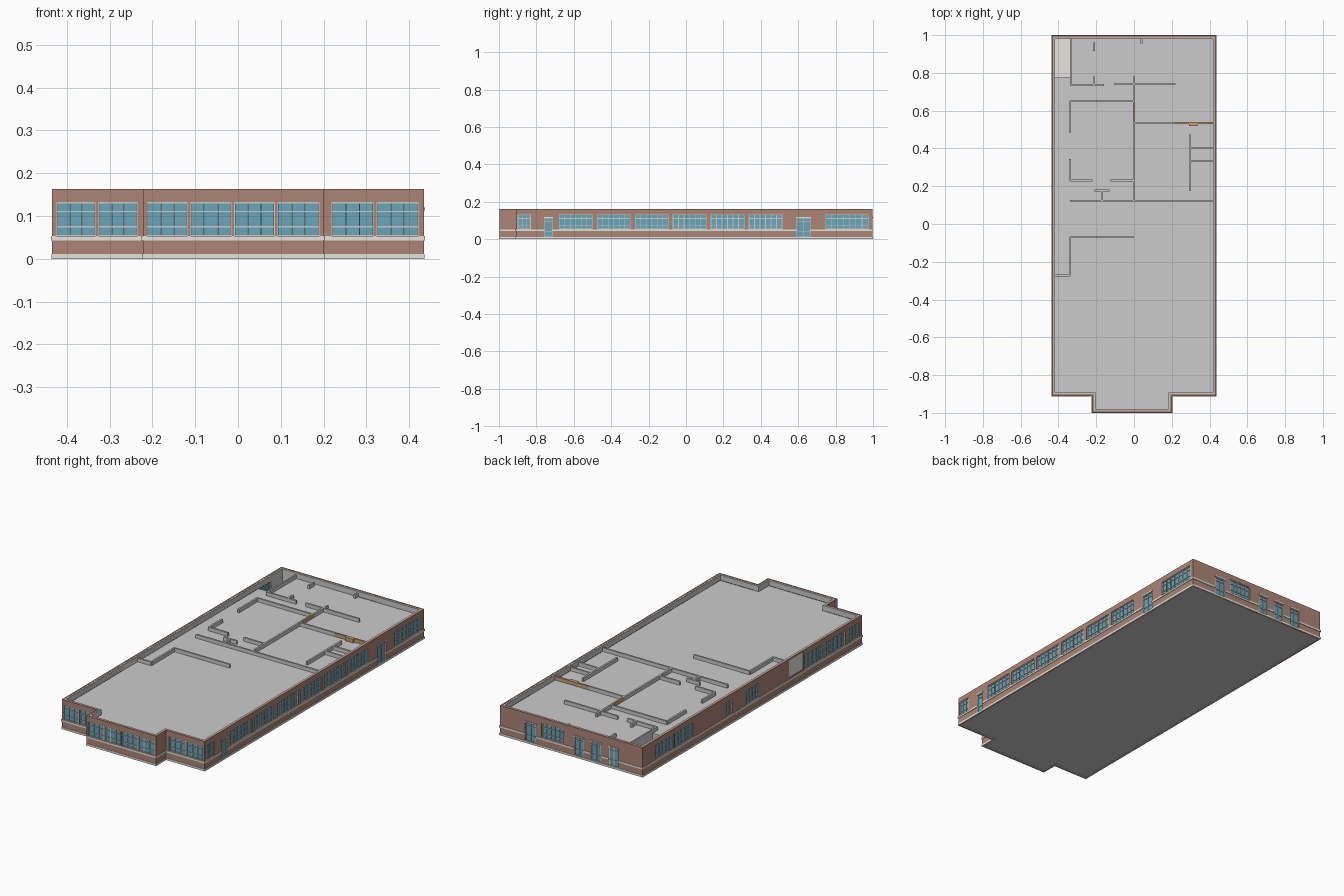
import bpy, bmesh

if "Cube" in bpy.data.objects:
    bpy.data.objects.remove(bpy.data.objects["Cube"])

def material(name, rgb):
    m = bpy.data.materials.new(name)
    m.diffuse_color = (*rgb, 1)
    m.use_nodes = True
    m.node_tree.nodes["Principled BSDF"].inputs["Base Color"].default_value = m.diffuse_color
    return m

BRICK = material("brick", (0.42, 0.235, 0.18))
STONE = material("pale_stone", (0.80, 0.77, 0.72))
GLASS = material("blue_glass", (0.14, 0.38, 0.48))
FRAME = material("frame", (0.52, 0.54, 0.52))
TIMBER = material("timber", (0.55, 0.36, 0.18))

XW, YB, YF, YBAY = 0.434, 0.997, -0.91, -0.997
PLAN = [(-XW, YF), (-0.222, YF), (-0.222, YBAY), (0.2, YBAY),
        (0.2, YF), (XW, YF), (XW, YB), (-XW, YB)]
ROOF_Z, TOP = 0.132, 0.163

def finish(name, bm, mat=None):
    bmesh.ops.recalc_face_normals(bm, faces=bm.faces)
    me = bpy.data.meshes.new(name)
    bm.to_mesh(me)
    bm.free()
    ob = bpy.data.objects.new(name, me)
    bpy.context.collection.objects.link(ob)
    if mat:
        me.materials.append(mat)
    return ob

def boxes(name, items, mat=None):
    """One object from boxes given as (x0, y0, z0, x1, y1, z1)."""
    bm = bmesh.new()
    for b in items:
        lo = [min(b[i], b[i + 3]) for i in range(3)]
        hi = [max(b[i], b[i + 3]) for i in range(3)]
        for v in bmesh.ops.create_cube(bm, size=1)["verts"]:
            v.co = [hi[i] if v.co[i] > 0 else lo[i] for i in range(3)]
    return finish(name, bm, mat)

def inset(d):
    """Shift the right-angled plan inwards by d (outwards if negative)."""
    out, n = [], len(PLAN)
    for i, p in enumerate(PLAN):
        x, y = p
        for a, b in ((PLAN[i - 1], p), (p, PLAN[(i + 1) % n])):
            if a[1] == b[1]:
                y += d if b[0] > a[0] else -d
            else:
                x += -d if b[1] > a[1] else d
        out.append((x, y))
    return out

def slab(name, d, z0, z1, mat=None):
    bm = bmesh.new()
    f = bm.faces.new([bm.verts.new((x, y, z0)) for x, y in inset(d)])
    top = bmesh.ops.extrude_face_region(bm, geom=[f], use_keep_orig=True)["geom"]
    for v in top:
        if isinstance(v, bmesh.types.BMVert):
            v.co.z = z1
    return finish(name, bm, mat)

def ring(name, d0, d1, z0, z1, mat=None):
    bm = bmesh.new()
    loops = [[bm.verts.new((x, y, z)) for x, y in inset(d)]
             for d, z in ((d0, z0), (d0, z1), (d1, z1), (d1, z0))]
    n = len(PLAN)
    for k in range(4):
        a, b = loops[k], loops[(k + 1) % 4]
        for i in range(n):
            j = (i + 1) % n
            bm.faces.new((a[i], a[j], b[j], b[i]))
    return finish(name, bm, mat)

def cut(ob, cutter):
    m = ob.modifiers.new("openings", "BOOLEAN")
    m.operation, m.object, m.solver = "DIFFERENCE", cutter, "EXACT"
    m.use_self = True

# Facades: wall axis, wall plane, outward sign
SIDES = {"front": ("x", YF, -1), "front_bay": ("x", YBAY, -1), "back": ("x", YB, 1),
         "right": ("y", XW, 1), "left": ("y", -XW, -1)}

def wall_box(side, a, b, z0, z1, d0, d1):
    """Box on a facade; d is depth measured outward from the wall plane."""
    axis, plane, s = SIDES[side]
    p, q = plane + s * d0, plane + s * d1
    return (a, p, z0, b, q, z1) if axis == "x" else (p, a, z0, q, b, z1)

# Openings: start, end, number of panes
WZ0, WZ1 = 0.053, 0.133
WINDOWS = {
    "front": [(-0.424, -0.333, 3), (-0.326, -0.235, 3), (0.219, 0.317, 3), (0.324, 0.422, 3)],
    "front_bay": [(-0.213, -0.118, 3), (-0.111, -0.015, 3), (-0.009, 0.086, 3), (0.092, 0.19, 3)],
    "right": [(-0.9, -0.83, 3)] + [(-0.68 + i * 0.203, -0.5 + i * 0.203, 6) for i in range(6)]
             + [(0.745, 0.975, 7)],
    "left": [(0.56, 0.715, 5), (0.725, 0.88, 5), (0.22, 0.265, 2), (-0.015, 0.095, 4),
             (-0.58, -0.415, 5), (-0.765, -0.6, 5), (-0.885, -0.8, 3)],
    "back": [(0.046, 0.18, 5)],
}
DOORS = {
    "right": [(-0.757, -0.714, 1), (0.59, 0.665, 2)],
    "back": [(0.215, 0.28, 2), (-0.075, -0.02, 2), (-0.18, -0.12, 2), (-0.288, -0.23, 2)],
}

holes = []
for side in SIDES:
    glass, frames, lintels = [], [], []
    todo = [(o, WZ0, WZ1, (0.27, 0.73), False) for o in WINDOWS.get(side, [])]
    todo += [(o, 0.011, 0.113, (0.3, 0.82), True) for o in DOORS.get(side, [])]
    for (a, b, n), z0, z1, rails, is_door in todo:
        holes.append(wall_box(side, a, b, z0, z1, -0.019, 0.02))
        glass.append(wall_box(side, a, b, z0, z1, -0.009, -0.006))
        w = 0.0016
        for i in range(n + 1):
            c = a + w + (b - a - 2 * w) * i / n
            frames.append(wall_box(side, c - w, c + w, z0, z1, -0.011, -0.002))
        for f in (0, *rails, 1):
            c = z0 + w + (z1 - z0 - 2 * w) * f
            frames.append(wall_box(side, a, b, c - w, c + w, -0.011, -0.0025))
        if is_door:
            lintels.append(wall_box(side, a - 0.003, b + 0.003, z1, z1 + 0.007, -0.008, 0.003))
    boxes(side + "_glazing", glass, GLASS)
    boxes(side + "_frames", frames, FRAME)
    if lintels:
        boxes(side + "_door_lintels", lintels, STONE)

# Blank loading panel on the left wall
holes.append(wall_box("left", -0.40, -0.275, 0.06, 0.155, -0.019, 0.02))
boxes("loading_panel", [wall_box("left", -0.40, -0.275, 0.06, 0.155, -0.016, -0.003)], STONE)

# Outer shell: brick skin, grey lining and stone courses
cutter = boxes("opening_cutter", holes)
cutter.hide_render = True
cutter.hide_viewport = False
cutter.display_type = "WIRE"
for ob in (ring("brick_walls", 0, 0.009, 0, TOP, BRICK),
           ring("wall_lining", 0.009, 0.017, 0, TOP - 0.001),
           ring("base_course", -0.002, 0.004, 0, 0.011, STONE),
           ring("sill_course", -0.003, 0.004, 0.043, 0.053, STONE)):
    cut(ob, cutter)

# Floor and flat ceiling with an open stairwell in the corner
slab("floor_slab", 0.005, 0.0005, 0.008)
ceiling = slab("ceiling_slab", 0.0165, ROOF_Z - 0.006, ROOF_Z)
well = boxes("stairwell_cutter", [(-0.417, 0.775, 0.1, -0.34, 0.98, 0.2)])
well.hide_render = True
cut(ceiling, well)
boxes("stairwell_floor", [(-0.417, 0.775, 0.008, -0.34, 0.98, 0.012)], STONE)
boxes("stairwell_walls", [(-0.34, 0.77, 0.008, -0.332, 0.98, 0.152),
                          (-0.417, 0.765, 0.008, -0.34, 0.775, 0.131)])

# Partition heads standing above the ceiling: (x0, y0, x1, y1) centre lines
T = 0.005
def heads(name, lines, mat=None):
    boxes(name, [(x0 - T, y0 - T, ROOF_Z - 0.003, x1 + T, y1 + T, 0.152)
                 for x0, y0, x1, y1 in lines], mat)

heads("cross_partitions", [
    (-0.335, 0.735, -0.165, 0.735), (-0.1, 0.74, 0.215, 0.74), (-0.335, 0.65, -0.005, 0.65),
    (-0.335, 0.23, -0.225, 0.23), (-0.12, 0.23, -0.005, 0.23), (-0.205, 0.177, -0.135, 0.177),
    (-0.335, 0.123, 0.412, 0.123), (0, 0.535, 0.21, 0.535), (0.295, 0.402, 0.412, 0.402),
    (0.295, 0.333, 0.412, 0.333), (-0.335, -0.07, -0.005, -0.07), (-0.415, -0.272, -0.34, -0.272)])
heads("long_partitions", [
    (0, 0.128, 0, 0.54), (0, 0.66, 0, 0.775), (-0.338, 0.49, -0.338, 0.645),
    (-0.338, 0.235, -0.338, 0.34), (-0.17, 0.13, -0.17, 0.172), (0.295, 0.18, 0.295, 0.47),
    (-0.338, -0.268, -0.338, -0.075), (-0.335, 0.74, -0.335, 0.765),
    (-0.212, 0.742, -0.212, 0.775), (-0.212, 0.92, -0.212, 0.955), (0.04, 0.96, 0.04, 0.978)])
heads("timber_partitions", [(0, 0.55, 0, 0.65), (0.22, 0.535, 0.412, 0.535),
                            (0.295, 0.525, 0.33, 0.525)], TIMBER)
